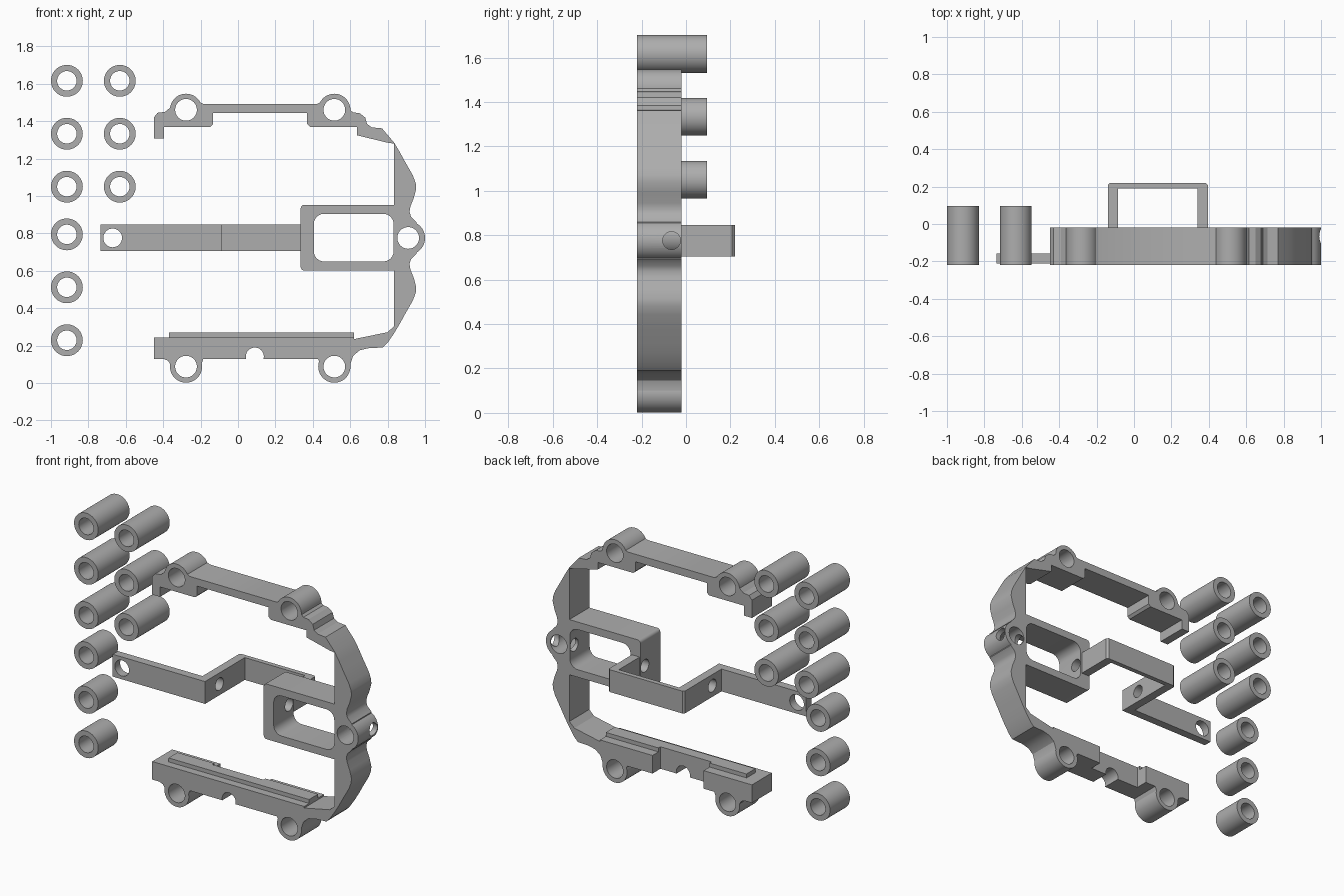
import bpy, bmesh, math
from mathutils import Vector, Matrix

cube = bpy.data.objects.get("Cube")
if cube:
    bpy.data.objects.remove(cube, do_unlink=True)

grey = bpy.data.materials.new("plain_grey")
grey.use_nodes = True
COLOUR = (0.42, 0.42, 0.42, 1)
grey.diffuse_color = COLOUR
grey.node_tree.nodes["Principled BSDF"].inputs["Base Color"].default_value = COLOUR

FRONT, BACK = -0.22, -0.02
MID = 0.776          # height of the mirror line of the side wall
BORE_Y = -0.065      # depth of the long sideways bore


def make(name, bm):
    bmesh.ops.recalc_face_normals(bm, faces=bm.faces)
    mesh = bpy.data.meshes.new(name)
    bm.to_mesh(mesh)
    bm.free()
    mesh.materials.append(grey)
    obj = bpy.data.objects.new(name, mesh)
    bpy.context.collection.objects.link(obj)
    return obj


def prism(name, points, start, end, axis="Y"):
    """Extrude an outline along Y (points are x, z) or Z (points are x, y)."""
    bm = bmesh.new()
    place = (lambda p: (p[0], start, p[1])) if axis == "Y" else (lambda p: (p[0], p[1], start))
    face = bm.faces.new([bm.verts.new(place(p)) for p in points])
    grown = bmesh.ops.extrude_face_region(bm, geom=[face])["geom"]
    step = Vector((0, end - start, 0)) if axis == "Y" else Vector((0, 0, end - start))
    bmesh.ops.translate(bm, vec=step, verts=[v for v in grown if isinstance(v, bmesh.types.BMVert)])
    return make(name, bm)


def rod(name, x, z, radius, start=FRONT, end=BACK):
    ring = [(x + radius * math.cos(a * math.tau / 48), z + radius * math.sin(a * math.tau / 48))
            for a in range(48)]
    return prism(name, ring, start, end)


def bore(name, start, end):
    bm = bmesh.new()
    turn = Matrix.Translation(((start + end) / 2, BORE_Y, MID)) @ Matrix.Rotation(math.pi / 2, 4, "Y")
    bmesh.ops.create_cone(bm, cap_ends=True, segments=32, radius1=0.04, radius2=0.04,
                          depth=end - start, matrix=turn)
    return make(name, bm)


def rounded(x0, x1, z0, z1, r, steps=6):
    """Outline of a rectangle with rounded corners."""
    out = []
    for i, (cx, cz) in enumerate([(x1 - r, z1 - r), (x0 + r, z1 - r), (x0 + r, z0 + r), (x1 - r, z0 + r)]):
        for k in range(steps + 1):
            a = (i + k / steps) * math.pi / 2
            out.append((cx + r * math.cos(a), cz + r * math.sin(a)))
    return out


def box(name, x0, x1, y0, y1, z0, z1):
    return prism(name, [(x0, z0), (x1, z0), (x1, z1), (x0, z1)], y0, y1)


def combine(obj, tools, operation):
    """Apply booleans and discard the tools."""
    for tool in tools:
        mod = obj.modifiers.new("cut", "BOOLEAN")
        mod.operation, mod.solver, mod.object = operation, "EXACT", tool
    graph = bpy.context.evaluated_depsgraph_get()
    mesh = bpy.data.meshes.new_from_object(obj.evaluated_get(graph))
    obj.modifiers.clear()
    obj.data = mesh
    for tool in tools:
        bpy.data.objects.remove(tool, do_unlink=True)


# Curved side wall, upper half going down, then its mirror
upper = [(0.835, 1.285), (0.865, 1.235), (0.895, 1.18), (0.935, 1.11), (0.95, 1.07), (0.953, 1.04),
         (0.94, 0.99), (0.922, 0.945), (0.917, 0.915), (0.925, 0.89), (0.955, 0.86)]
wall = upper + [(x, 2 * MID - z) for x, z in reversed(upper)]

# Lower rail, outer edge then inner edge
lower = [(0.8, 0.215), (0.775, 0.19), (0.7, 0.187), (0.65, 0.175), (0.615, 0.145), (0.6, 0.1),
         (0.515, 0.06), (0.45, 0.1), (0.425, 0.13), (-0.185, 0.13), (-0.2, 0.09), (-0.278, 0.06),
         (-0.355, 0.09), (-0.375, 0.12), (-0.4, 0.13), (-0.45, 0.13), (-0.45, 0.245),
         (-0.37, 0.245), (-0.37, 0.27), (0.62, 0.27), (0.62, 0.235), (0.8, 0.272), (0.835, 0.305)]

# Upper rail, inner edge then outer edge
top = [(0.835, 1.28), (0.8, 1.285), (0.635, 1.325), (0.635, 1.37), (0.385, 1.37), (0.37, 1.385),
       (0.37, 1.445), (-0.133, 1.445), (-0.133, 1.385), (-0.148, 1.37), (-0.395, 1.37),
       (-0.395, 1.307), (-0.45, 1.307), (-0.45, 1.42), (-0.43, 1.445), (-0.39, 1.45), (-0.36, 1.475),
       (-0.278, 1.5), (-0.21, 1.505), (-0.185, 1.493), (0.425, 1.493), (0.45, 1.505), (0.515, 1.5),
       (0.595, 1.465), (0.615, 1.447), (0.65, 1.443), (0.68, 1.42), (0.69, 1.385), (0.715, 1.367),
       (0.77, 1.362)]
frame = prism("frame", wall + lower + top, FRONT, BACK)

# Bosses and the windowed block that holds the bracket
holes = [(-0.278, 1.461), (0.515, 1.461), (-0.278, 0.088), (0.515, 0.088), (0.91, MID)]
bosses = [rod("boss", x, z, 0.09 if z == MID else 0.086) for x, z in holes]
block = prism("window_block", rounded(0.335, 0.87, 0.602, 0.953, 0.02), FRONT, BACK)
combine(frame, bosses + [block], "UNION")

# Holes, window, rail notch, rib shoulders and rear recess
cuts = [rod("hole", x, z, 0.058, -0.3, 0.1) for x, z in holes]
cuts += [prism("window", rounded(0.405, 0.832, 0.65, 0.905, 0.055), -0.3, 0.1),
         rod("notch", 0.09, 0.142, 0.048, -0.3, 0.1),
         box("front_shoulder", -0.5, 0.628, -0.3, -0.17, 0.245, 0.35),
         box("rear_shoulder", -0.5, 0.628, -0.08, 0.1, 0.245, 0.35),
         box("rear_recess", -0.11, 0.25, -0.1, 0.1, 0.05, 0.3),
         bore("bore", 0.2, 1.1)]
combine(frame, cuts, "DIFFERENCE")

# Hat-shaped strap with its end hole and sideways bore
strap_path = [(-0.735, -0.21), (-0.085, -0.21), (-0.085, 0.19), (0.34, 0.19), (0.34, -0.12),
              (0.395, -0.12), (0.395, 0.208), (0.383, 0.22), (-0.128, 0.22), (-0.14, 0.208),
              (-0.14, -0.157), (-0.735, -0.157)]
strap = prism("strap", strap_path, 0.705, 0.847, "Z")
combine(strap, [rod("end_hole", -0.67, MID, 0.05, -0.3, 0), bore("strap_bore", -0.3, 0.6)], "DIFFERENCE")

# Loose spacer tubes: long ones above, short ones below
spacers = [(x, z, 0.095) for x in (-0.915, -0.632) for z in (1.616, 1.333, 1.05)]
spacers += [(-0.915, z, -0.02) for z in (0.795, 0.512, 0.229)]
parts = [frame, strap]
for i, (x, z, end) in enumerate(spacers):
    tube = rod(f"spacer_{i + 1}", x, z, 0.085, FRONT, end)
    combine(tube, [rod("tube_hole", x, z, 0.052, -0.3, 0.2)], "DIFFERENCE")
    parts.append(tube)

# Smooth round faces, keep hard edges
bpy.ops.object.select_all(action="DESELECT")
for part in parts:
    part.select_set(True)
bpy.context.view_layer.objects.active = frame
bpy.ops.object.shade_smooth_by_angle(angle=math.radians(30))
